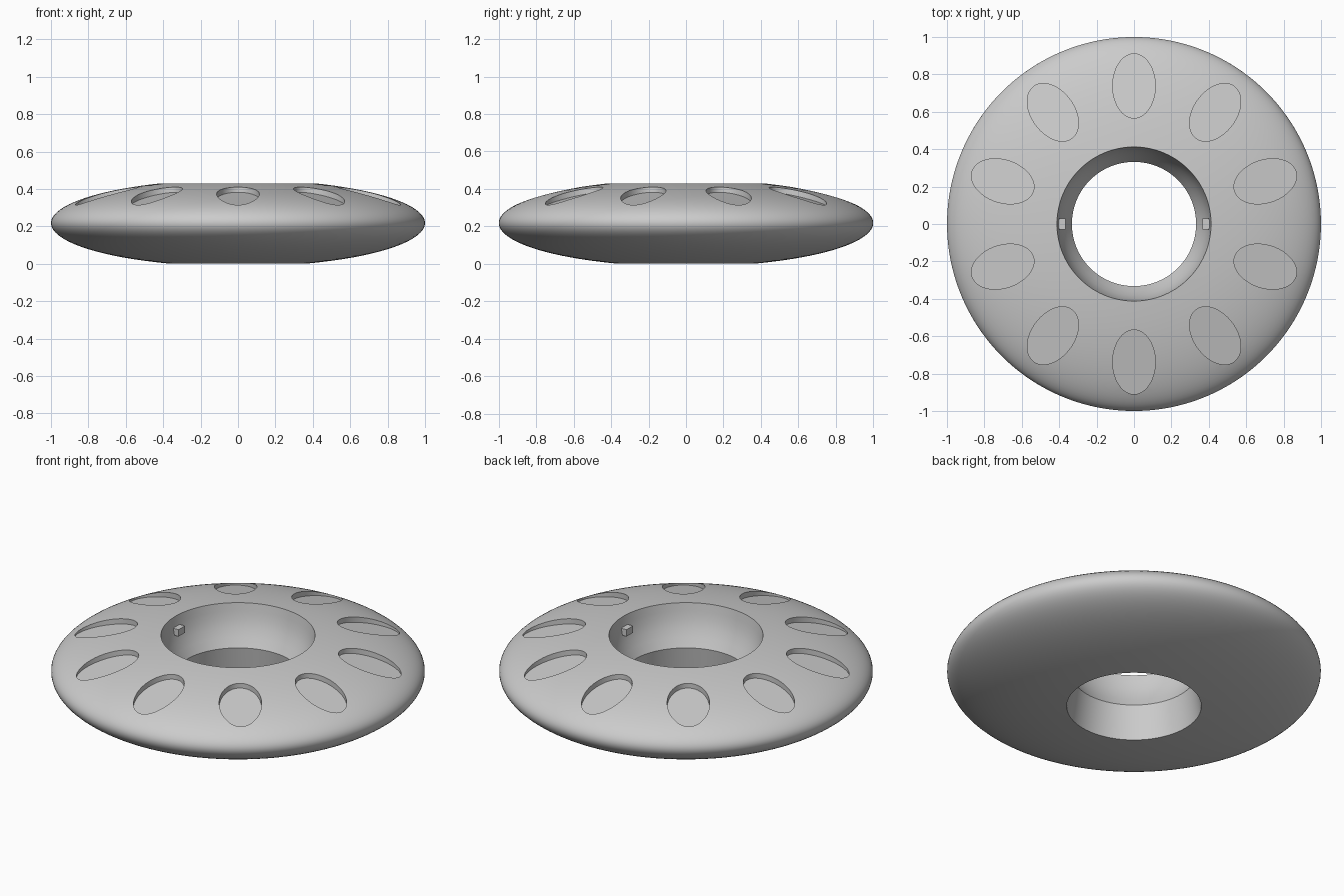
import bpy, bmesh, math
from mathutils import Matrix

if "Cube" in bpy.data.objects:
    bpy.data.objects.remove(bpy.data.objects["Cube"])

SEG = 160
B, ZC = 0.233, 0.2177            # half height and centre height of the flattened body

grey = bpy.data.materials.new("grey")
grey.diffuse_color = (0.6, 0.6, 0.6, 1)
grey.use_nodes = True
grey.node_tree.nodes["Principled BSDF"].inputs["Base Color"].default_value = grey.diffuse_color


def add_object(name, bm, material=grey):
    bmesh.ops.recalc_face_normals(bm, faces=bm.faces)
    mesh = bpy.data.meshes.new(name)
    bm.to_mesh(mesh)
    bm.free()
    ob = bpy.data.objects.new(name, mesh)
    bpy.context.collection.objects.link(ob)
    if material:
        mesh.materials.append(material)
    return ob


# Ring profile: elliptical outside, waisted hole inside
def outer(a):
    return math.cos(a), ZC + B * math.sin(a)


a0, a1 = -math.acos(0.36), math.acos(0.412)
profile = [outer(a0 + (a1 - a0) * i / 40) for i in range(41)]
profile += [(0.405, 0.385), (0.396, 0.34), (0.381, 0.295), (0.36, 0.25), (0.332, 0.2)]

bm = bmesh.new()
rings = []
for r, z in profile:
    rings.append([bm.verts.new((r * math.cos(2 * math.pi * k / SEG),
                                r * math.sin(2 * math.pi * k / SEG), z)) for k in range(SEG)])
for i, ring in enumerate(rings):
    nxt = rings[(i + 1) % len(rings)]
    for k in range(SEG):
        m = (k + 1) % SEG
        bm.faces.new((ring[k], ring[m], nxt[m], nxt[k]))
body = add_object("ring_body", bm)

# Oval pockets: ten upright elliptic cutters with sloping floors
bm = bmesh.new()
for p in range(10):
    spin = Matrix.Rotation(math.pi / 2 + p * math.pi / 5, 4, 'Z')
    low, high = [], []
    for k in range(56):
        t = 2 * math.pi * k / 56
        x, y = 0.738 + 0.172 * math.cos(t), 0.114 * math.sin(t)
        floor = 0.342 - 0.04 * math.cos(t)
        low.append(bm.verts.new(spin @ Matrix.Translation((x, y, floor)).translation))
        high.append(bm.verts.new(spin @ Matrix.Translation((x, y, 0.6)).translation))
    bm.faces.new(low)
    bm.faces.new(high)
    for k in range(56):
        m = (k + 1) % 56
        bm.faces.new((low[k], low[m], high[m], high[k]))
cutter = add_object("pocket_cutter", bm, None)

cut = body.modifiers.new("pockets", 'BOOLEAN')
cut.operation = 'DIFFERENCE'
cut.solver = 'EXACT'
cut.object = cutter
graph = bpy.context.evaluated_depsgraph_get()
carved = bpy.data.meshes.new_from_object(body.evaluated_get(graph))
body.modifiers.clear()
body.data = carved
bpy.data.objects.remove(cutter)
carved.materials.clear()
carved.materials.append(grey)
for poly in carved.polygons:
    poly.material_index = 0

bpy.ops.object.select_all(action='DESELECT')
body.select_set(True)
bpy.context.view_layer.objects.active = body
bpy.ops.object.shade_smooth_by_angle(angle=math.radians(30))

# Small locating lugs on the hole wall
for side, name in ((-1, "left_lug"), (1, "right_lug")):
    bm = bmesh.new()
    bmesh.ops.create_cube(bm, size=1)
    bmesh.ops.scale(bm, vec=(0.045, 0.06, 0.04), verts=bm.verts)
    bmesh.ops.translate(bm, vec=(side * 0.39, 0, 0.355), verts=bm.verts)
    add_object(name, bm)
